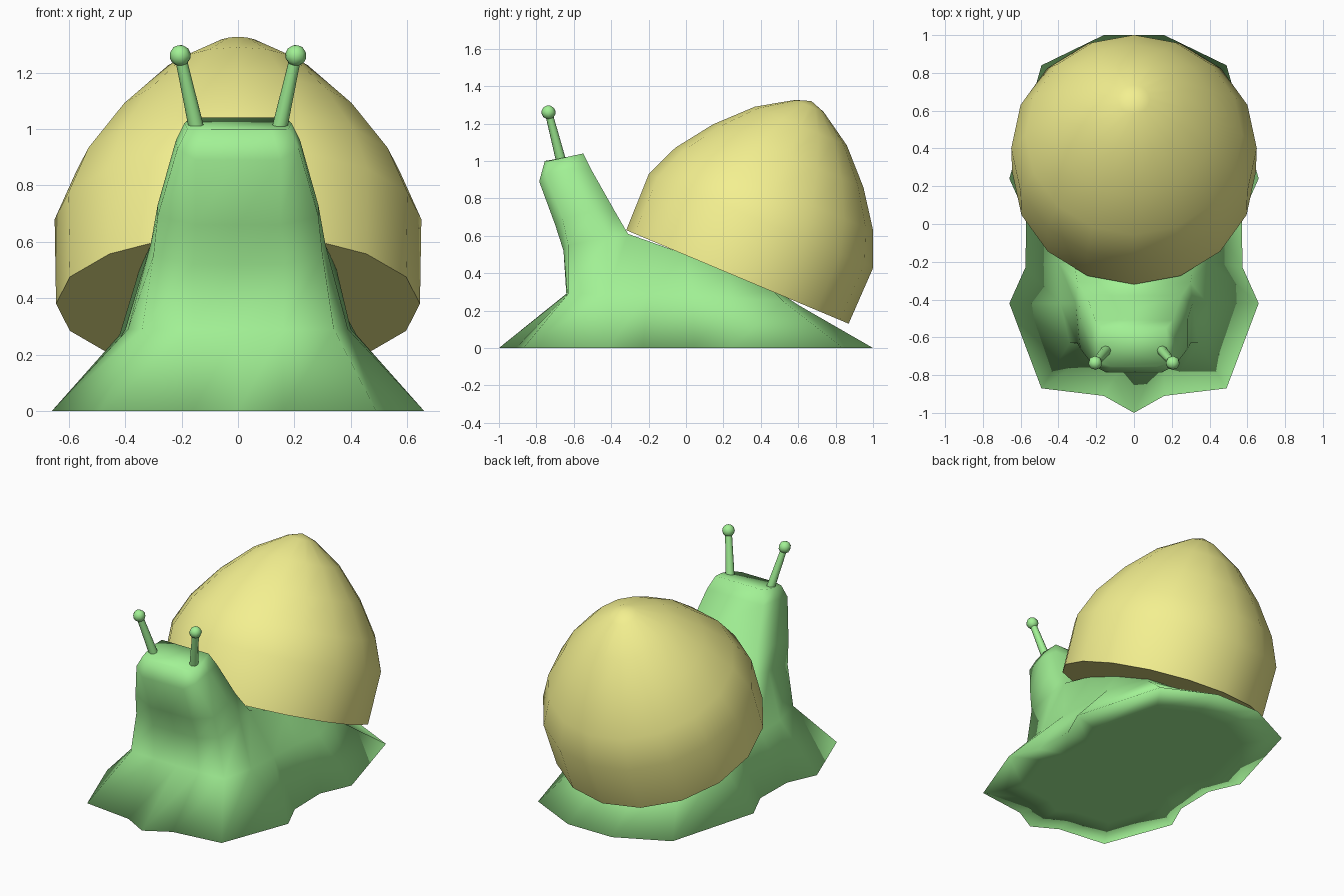
import bpy, bmesh, math
from mathutils import Vector, Matrix

if "Cube" in bpy.data.objects:
    bpy.data.objects.remove(bpy.data.objects["Cube"])


def material(name, rgb):
    m = bpy.data.materials.new(name)
    m.diffuse_color = (*rgb, 1)
    m.use_nodes = True
    m.node_tree.nodes["Principled BSDF"].inputs["Base Color"].default_value = m.diffuse_color
    return m


GREEN = material("body_green", (0.36, 0.88, 0.30))
YELLOW = material("shell_yellow", (0.90, 0.87, 0.28))


def finish(bm, name, mat, angle):
    bmesh.ops.recalc_face_normals(bm, faces=bm.faces)
    mesh = bpy.data.meshes.new(name)
    bm.to_mesh(mesh)
    bm.free()
    mesh.materials.append(mat)
    ob = bpy.data.objects.new(name, mesh)
    bpy.context.collection.objects.link(ob)
    bpy.ops.object.select_all(action='DESELECT')
    ob.select_set(True)
    bpy.context.view_layer.objects.active = ob
    bpy.ops.object.shade_smooth_by_angle(angle=math.radians(angle))
    return ob


def ring(bm, half):
    """Mirror a half outline (front centre to back) into a closed ring."""
    pts = half + [(-x, y, z) for x, y, z in reversed(half[1:])]
    return [bm.verts.new(p) for p in pts]


def bridge(bm, a, b):
    n = len(a)
    for i in range(n):
        j = (i + 1) % n
        bm.faces.new((a[i], a[j], b[j], b[i]))


# Body: wavy foot, waist and shoulder rings run the full length
foot = [(0, -1, 0), (.16, -.91, 0), (.49, -.87, 0), (.66, -.42, 0), (.575, -.23, 0),
        (.57, .04, 0), (.66, .24, 0), (.49, .84, 0), (.16, 1, 0)]
waist = [(0, -.64, .29), (.16, -.635, .29), (.34, -.63, .29), (.39, -.42, .29), (.40, -.2, .29),
         (.40, .04, .28), (.42, .24, .27), (.32, .52, .25), (.12, .60, .23)]
shoulder = [(0, -.655, .52), (.16, -.655, .52), (.30, -.63, .55), (.31, -.42, .59), (.30, -.31, .61),
            (.35, .0, .50), (.35, .24, .40), (.28, .46, .31), (.10, .54, .27)]
# Neck and head rings only sit over the front half
neck = [(0, -.70, .66), (.15, -.70, .66), (.285, -.66, .69), (.285, -.50, .73), (.25, -.38, .73)]
head = [(0, -.785, .89), (.15, -.785, .89), (.215, -.75, .93), (.22, -.62, .96), (.205, -.51, .96)]
crown = [(0, -.755, 1.0), (.12, -.755, 1.0), (.18, -.735, 1.0), (.19, -.64, 1.02), (.17, -.55, 1.04)]

bm = bmesh.new()
sole = ring(bm, [(x * .7, y * .75, 0) for x, y, z in foot])
low = [ring(bm, r) for r in (foot, waist, shoulder)]
bm.faces.new(sole)
bridge(bm, sole, low[0])
bridge(bm, low[0], low[1])
bridge(bm, low[1], low[2])
top = low[2]
k, n = 4, len(top)
collar = top[:k + 1] + top[n - k:]
bm.faces.new(top[k:n - k + 1])          # sloping back under the shell
prev = collar
for r in (neck, head, crown):
    nxt = ring(bm, r)
    bridge(bm, prev, nxt)
    prev = nxt
bm.faces.new(prev)
finish(bm, "body", GREEN, 180)

# Shell: 16-sided dome turned around a backward-leaning axis
profile = [(.645, 0), (.65, .325), (.574, .508), (.436, .702), (.267, .875), (.083, .992)]
SIDES = 16
bm = bmesh.new()
rings = [[bm.verts.new((r * math.cos(2 * math.pi * i / SIDES), r * math.sin(2 * math.pi * i / SIDES), z))
          for i in range(SIDES)] for r, z in profile]
for a, b in zip(rings, rings[1:]):
    bridge(bm, a, b)
tip = bm.verts.new((0, 0, 1.02))
for i in range(SIDES):
    bm.faces.new((rings[-1][i], rings[-1][(i + 1) % SIDES], tip))
bm.faces.new(rings[0])
bmesh.ops.transform(bm, verts=bm.verts,
                    matrix=Matrix.Translation((0, .275, .38)) @ Matrix.Rotation(math.radians(-22.8), 4, 'X'))
finish(bm, "shell", YELLOW, 50)

# Eye stalks with round tips
for side, label in ((1, "right"), (-1, "left")):
    a, b = Vector((side * .14, -.66, .97)), Vector((side * .205, -.735, 1.26))
    d = b - a
    turn = d.to_track_quat('Z', 'Y').to_matrix().to_4x4()
    bm = bmesh.new()
    bmesh.ops.create_cone(bm, cap_ends=True, segments=8, radius1=.028, radius2=.02, depth=d.length,
                          matrix=Matrix.Translation((a + b) / 2) @ turn)
    bmesh.ops.create_uvsphere(bm, u_segments=8, v_segments=6, radius=.038,
                              matrix=Matrix.Translation(b) @ turn)
    finish(bm, "eye_stalk_" + label, GREEN, 60)
